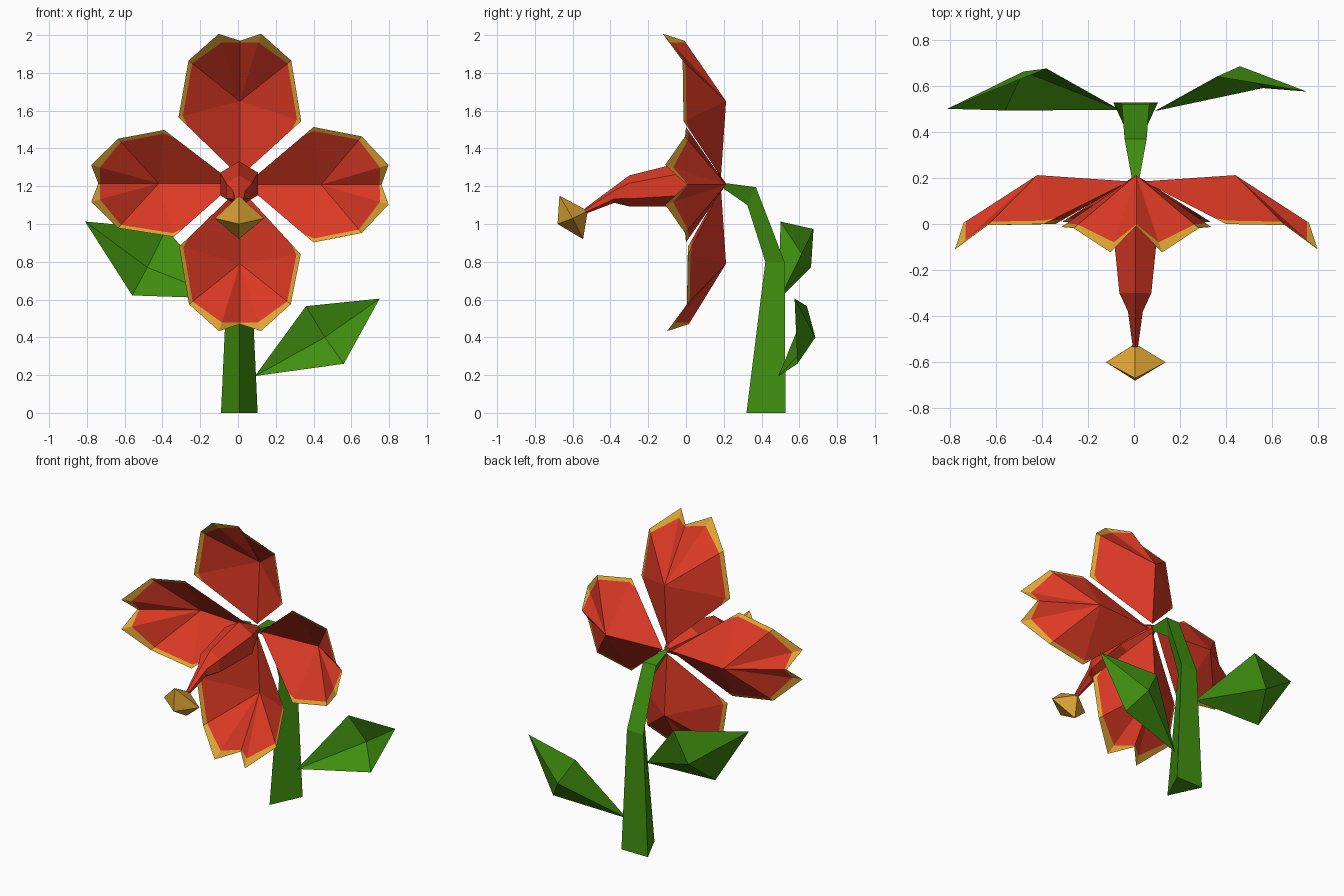
import bpy, bmesh, math
from mathutils import Vector

if "Cube" in bpy.data.objects:
    bpy.data.objects.remove(bpy.data.objects["Cube"])


def material(name, color):
    m = bpy.data.materials.new(name)
    m.diffuse_color = (*color, 1)
    m.use_nodes = True
    m.node_tree.nodes["Principled BSDF"].inputs["Base Color"].default_value = m.diffuse_color
    return m


RED = material("petal_red", (0.72, 0.042, 0.018))
GOLD = material("gold_edge", (0.74, 0.38, 0.035))
GREEN = material("leaf_green", (0.054, 0.29, 0.005))


def build(name, verts, faces, mats, slots=None):
    me = bpy.data.meshes.new(name)
    me.from_pydata([tuple(v) for v in verts], [], faces)
    for m in mats:
        me.materials.append(m)
    for p in me.polygons:
        p.material_index = slots[p.index] if slots else 0
    ob = bpy.data.objects.new(name, me)
    bpy.context.collection.objects.link(ob)
    return ob


def loft(name, rings, mat):
    """Closed tube through rings with equal point counts."""
    n = len(rings[0])
    verts = [v for ring in rings for v in ring]
    faces = [(k * n + i, k * n + (i + 1) % n, (k + 1) * n + (i + 1) % n, (k + 1) * n + i)
             for k in range(len(rings) - 1) for i in range(n)]
    faces += [tuple(range(n))[::-1], tuple(range(len(verts) - n, len(verts)))]
    ob = build(name, verts, faces, [mat])
    bm = bmesh.new()
    bm.from_mesh(ob.data)
    bmesh.ops.recalc_face_normals(bm, faces=bm.faces)
    bm.to_mesh(ob.data)
    bm.free()
    return ob


# petals: folded fans around a ridge point, with a gold rim
def petal(name, angle, side_r, width, skew, dy, cz):
    c, s = math.cos(angle), math.sin(angle)

    def at(r, w, y):
        return Vector((0.01 + r * c - w * s, y, cz + r * s + w * c))

    base, mid = at(0.03, 0, 0.185), at(0.43, 0, 0.212)
    half = [(side_r, 0.325, 0.0), (0.645, 0.272, -0.005), (0.787, 0.112, -0.11)]
    rim = [(r + (skew if i == 0 else 0), w * width, y) for i, (r, w, y) in enumerate(half)]
    rim += [(0.75, 0, 0.005)]
    rim += [(r - (skew if i == 0 else 0), -w * width, y)
            for i, (r, w, y) in reversed(list(enumerate(half)))]
    outer = [at(r, w, y + dy) for r, w, y in rim]
    keep = [0.93, 0.93, 0.87, 0.97, 0.87, 0.93, 0.93]
    inner = [mid.lerp(p, k) for p, k in zip(outer, keep)]
    verts = [base, mid] + outer + inner + [base.lerp(outer[0], 0.85), base.lerp(outer[6], 0.85)]
    faces, slots = [], []
    for i in range(6):
        faces += [(1, 9 + i, 10 + i), (9 + i, 2 + i, 3 + i, 10 + i)]
        slots += [0, 1]
    faces += [(0, 16, 9, 1), (16, 2, 9), (0, 1, 15, 17), (17, 15, 8)]
    slots += [0, 1, 0, 1]
    build(name, verts, faces, [RED, GOLD], slots)


petal("petal_right", 0, 0.39, 0.94, 0.0, 0.0, 1.208)
petal("petal_top", math.pi / 2, 0.335, 1.0, 0.01, -0.013, 1.22)
petal("petal_left", math.pi, 0.375, 0.87, -0.025, 0.0, 1.215)
petal("petal_bottom", 1.5 * math.pi, 0.36, 0.99, 0.02, 0.01, 1.22)


# pistil: tapering six-sided tube
def ring(y, z, rx, rz):
    return [(0.006 + rx * math.sin(i * math.pi / 3), y, z + rz * math.cos(i * math.pi / 3))
            for i in range(6)]


loft("pistil", [ring(0.19, 1.22, 0.02, 0.02), ring(0.0, 1.212, 0.115, 0.12),
                ring(-0.30, 1.175, 0.08, 0.082), ring(-0.38, 1.155, 0.037, 0.043),
                ring(-0.535, 1.068, 0.013, 0.015)], RED)

# pollen bulb: quad in the middle plane with a point on each side
quad = [(0.005, -0.67, 1.15), (0.005, -0.52, 1.07), (0.005, -0.545, 0.92), (0.005, -0.68, 1.0)]
build("pollen_bulb", quad + [(-0.122, -0.6, 1.03), (0.138, -0.6, 1.03)],
      [(i, (i + 1) % 4, 4) for i in range(4)] + [((i + 1) % 4, i, 5) for i in range(4)], [GOLD])


# stem: bent three-sided tube (half width, back y, back z, front y, front z)
def tri(w, yb, zb, yf, zf):
    return [(0.007 - w, yb, zb), (0.007 + w, yb, zb), (0.007, yf, zf)]


loft("stem", [tri(0.097, 0.527, 0.0, 0.32, 0.0), tri(0.06, 0.522, 0.8, 0.42, 0.8),
              tri(0.048, 0.37, 1.195, 0.325, 1.1), tri(0.016, 0.195, 1.218, 0.195, 1.19)], GREEN)


# leaves: base, upper corner, tip, lower corner, ridge point
def leaf(name, pts):
    build(name, pts, [(i, (i + 1) % 4, 4) for i in range(4)], [GREEN])


leaf("leaf_right", [(0.09, 0.49, 0.195), (0.36, 0.64, 0.565), (0.75, 0.575, 0.605),
                    (0.56, 0.59, 0.26), (0.46, 0.685, 0.4)])
leaf("leaf_left", [(-0.06, 0.495, 0.605), (-0.38, 0.675, 0.973), (-0.81, 0.5, 1.013),
                   (-0.56, 0.493, 0.622), (-0.48, 0.662, 0.77)])
